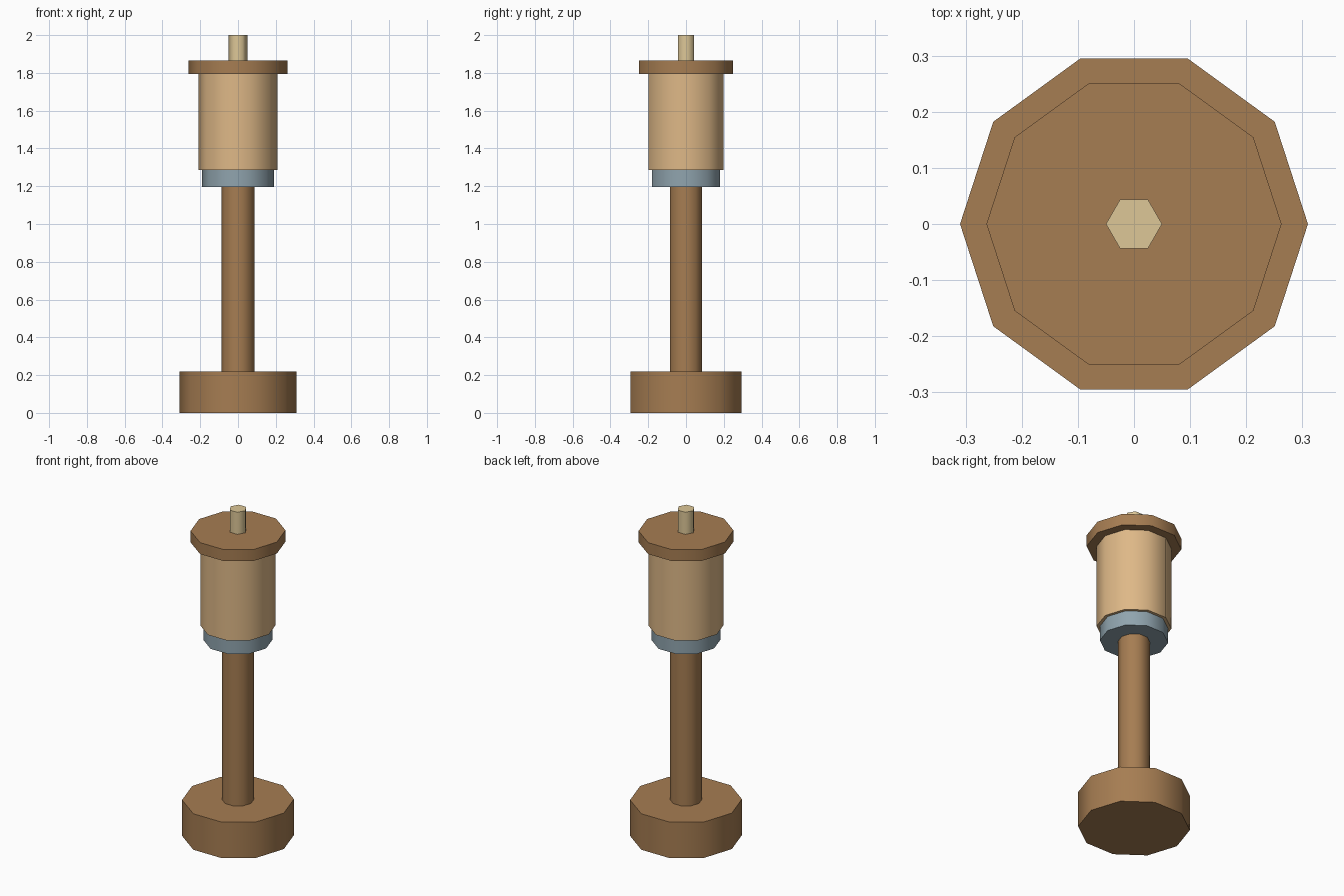
import bpy
import math

if "Cube" in bpy.data.objects:
    bpy.data.objects.remove(bpy.data.objects["Cube"])


def srgb(r, g, b):
    """Convert 0-255 display values to a linear colour."""
    lin = [(c / 255 / 12.92) if c <= 10 else ((c / 255 + 0.055) / 1.055) ** 2.4
           for c in (r, g, b)]
    return (*lin, 1.0)


def material(name, rgb):
    m = bpy.data.materials.new(name)
    m.diffuse_color = srgb(*rgb)
    m.use_nodes = True
    m.node_tree.nodes["Principled BSDF"].inputs["Base Color"].default_value = m.diffuse_color
    return m


dark_wood = material("dark_wood", (166, 125, 82))
light_wood = material("light_wood", (222, 184, 135))
steel = material("grey_metal", (144, 164, 174))
pale_wood = material("pale_wood", (221, 199, 151))


def drum(name, radius, z0, z1, mat, sides=10):
    """Upright prism with a corner on +x, smooth sides and crisp rims."""
    bpy.ops.mesh.primitive_cylinder_add(
        vertices=sides, radius=radius, depth=z1 - z0,
        location=(0, 0, (z0 + z1) / 2), rotation=(0, 0, math.pi / 2))
    ob = bpy.context.object
    bpy.ops.object.transform_apply(location=True, rotation=True, scale=True)
    ob.name = name
    ob.data.materials.append(mat)
    bpy.ops.object.shade_smooth_by_angle(angle=math.radians(65))
    return ob


# Foot and post
drum("base", 0.31, 0.0, 0.22, dark_wood)
drum("post", 0.088, 0.22, 1.195, dark_wood)

# Metal collar, barrel and lid
drum("collar", 0.19, 1.195, 1.285, steel)
drum("barrel", 0.208, 1.285, 1.795, light_wood)
drum("lid", 0.263, 1.795, 1.865, dark_wood)

# Six-sided pin on top
drum("top_pin", 0.05, 1.865, 2.0, pale_wood, sides=6)
